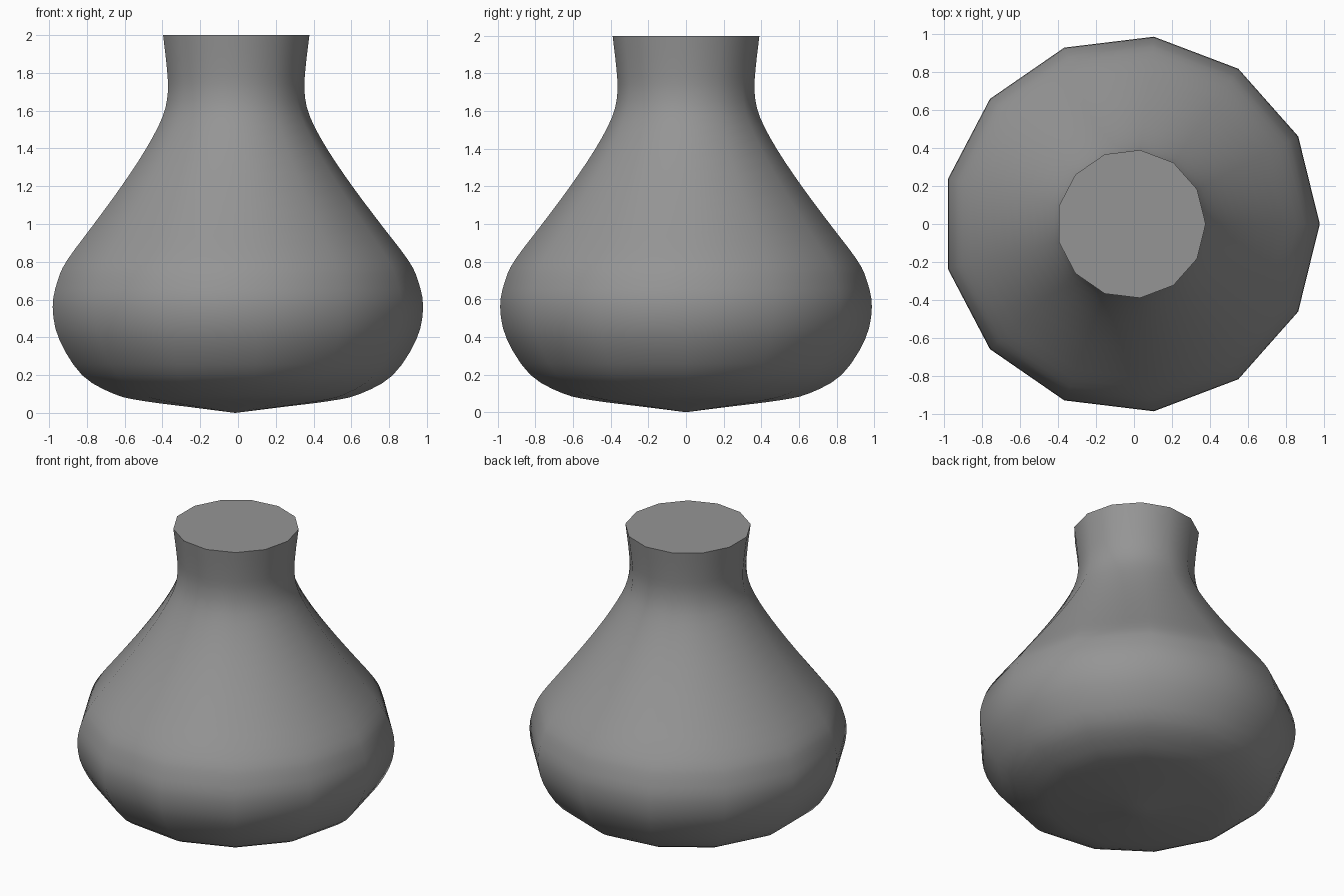
import bpy
import bmesh
import math
from mathutils import Vector

cube = bpy.data.objects.get("Cube")
if cube:
    bpy.data.objects.remove(cube, do_unlink=True)

SIDES = 13
CENTRE_X = -0.015

# Half outline of the flask: radius and height, from the base tip to the rim
PROFILE = [(0, 0), (0.24, 0.03), (0.5, 0.063), (0.66, 0.1), (0.835, 0.2),
           (0.96, 0.39), (0.995, 0.56), (0.968, 0.7), (0.915, 0.81),
           (0.77, 1.0), (0.62, 1.2), (0.485, 1.4), (0.395, 1.57),
           (0.367, 1.7), (0.373, 1.83), (0.393, 2.0)]


def smooth_outline(points, steps):
    """Round the outline with a Catmull-Rom curve through its points."""
    pts = [Vector(p) for p in points]
    pts = [pts[0] * 2 - pts[1]] + pts + [pts[-1] * 2 - pts[-2]]
    result = []
    for a, b, c, d in zip(pts, pts[1:], pts[2:], pts[3:]):
        for i in range(steps):
            t = i / steps
            result.append(b + (c - a) * (t / 2)
                          + (a * 2 - b * 5 + c * 4 - d) * (t * t / 2)
                          + (b * 3 - a - c * 3 + d) * (t ** 3 / 2))
    return result + [pts[-2]]


# Flask body: rings of vertices around the upright axis
outline = smooth_outline(PROFILE, 3)
bm = bmesh.new()
tip = bm.verts.new((CENTRE_X, 0, 0))
rings = []
for radius, height in outline[1:]:
    ring = []
    for k in range(SIDES):
        angle = math.tau * k / SIDES
        ring.append(bm.verts.new((CENTRE_X + radius * math.cos(angle),
                                  radius * math.sin(angle), height)))
    rings.append(ring)

for k in range(SIDES):
    n = (k + 1) % SIDES
    bm.faces.new((tip, rings[0][n], rings[0][k]))
    for low, high in zip(rings, rings[1:]):
        bm.faces.new((low[k], low[n], high[n], high[k]))
for face in bm.faces:
    face.smooth = True

# Flat lid with a crisp rim
lid = bm.faces.new(rings[-1])
lid.smooth = False
for edge in lid.edges:
    edge.smooth = False
bm.normal_update()

mesh = bpy.data.meshes.new("flask")
bm.to_mesh(mesh)
bm.free()
flask = bpy.data.objects.new("flask", mesh)
bpy.context.scene.collection.objects.link(flask)

# Single grey material
grey = bpy.data.materials.new("grey")
grey.use_nodes = True
colour = (0.3, 0.3, 0.3, 1)
grey.diffuse_color = colour
grey.node_tree.nodes["Principled BSDF"].inputs["Base Color"].default_value = colour
mesh.materials.append(grey)
